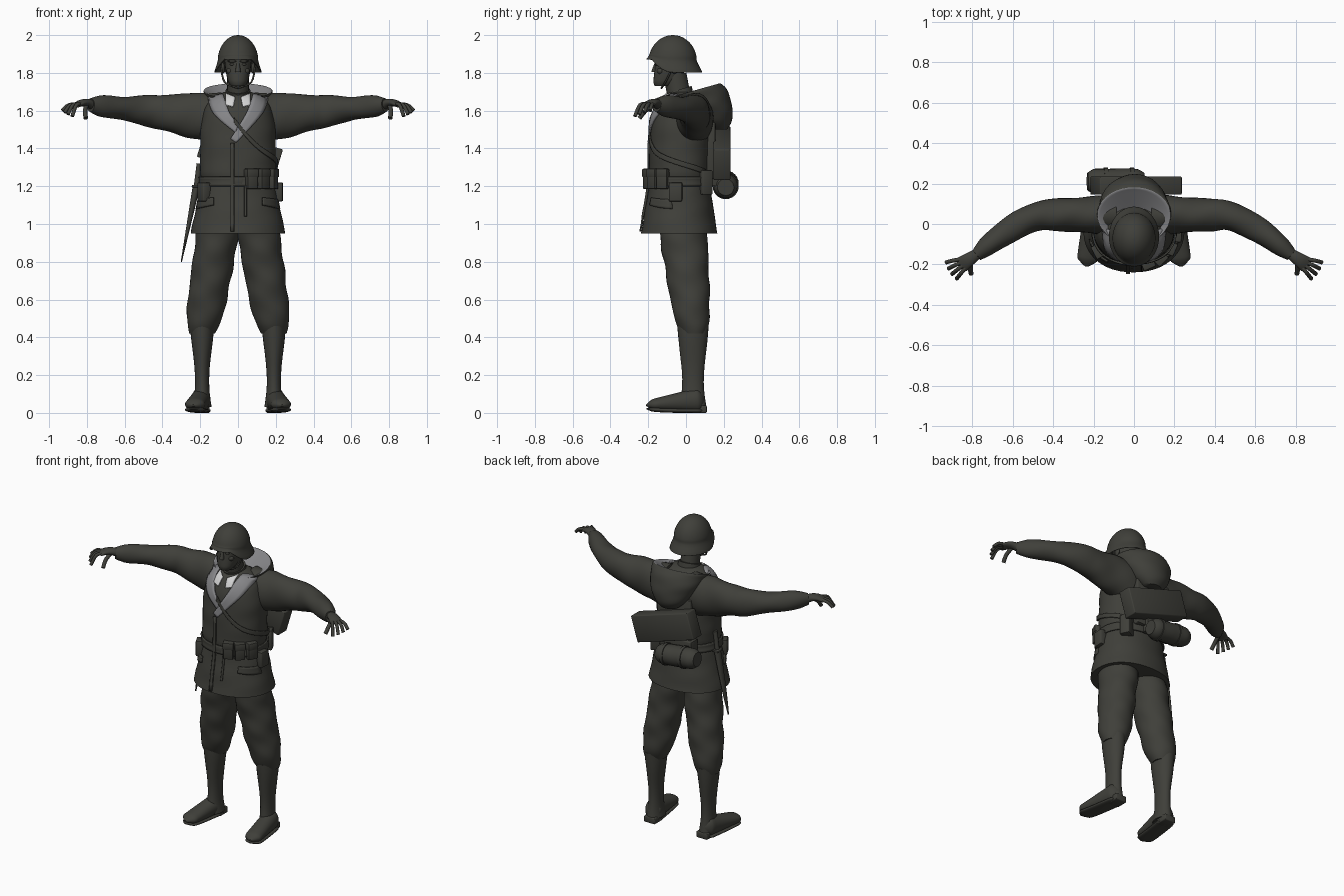
import bpy, bmesh
from math import sin, cos, pi, radians, copysign
from mathutils import Vector
from mathutils.bvhtree import BVHTree

if "Cube" in bpy.data.objects:
    bpy.data.objects.remove(bpy.data.objects["Cube"])


def material(name, colour):
    mat = bpy.data.materials.new(name)
    mat.use_nodes = True
    mat.diffuse_color = (*colour, 1)
    mat.node_tree.nodes["Principled BSDF"].inputs["Base Color"].default_value = (*colour, 1)
    return mat


cloth = material("dark field grey", (.05, .05, .042))
lining = material("pale grey lining", (.24, .24, .25))
white = material("white collar", (.65, .65, .65))


def finish(name, bm, materials=(cloth,)):
    bmesh.ops.recalc_face_normals(bm, faces=bm.faces)
    mesh = bpy.data.meshes.new(name)
    bm.to_mesh(mesh)
    bm.free()
    part = bpy.data.objects.new(name, mesh)
    bpy.context.collection.objects.link(part)
    for mat in materials:
        mesh.materials.append(mat)
    bpy.ops.object.select_all(action='DESELECT')
    part.select_set(True)
    bpy.context.view_layer.objects.active = part
    bpy.ops.object.shade_smooth_by_angle(angle=radians(45))
    return part


def sample(rule, count=10):
    return [rule(i / count) for i in range(count + 1)]


def clamp(value):
    return max(0, min(1, value))


def smooth_path(points, steps):
    """Catmull-Rom resampling of tuples."""
    path, last = [], len(points) - 1
    for i in range(last):
        near = [points[max(0, min(last, i + j))] for j in (-1, 0, 1, 2)]
        for step in range(steps):
            t = step / steps
            path.append(tuple(b + t / 2 * (c - a + t * (2 * a - 5 * b + 4 * c - d + t * (3 * b - a - 3 * c + d)))
                              for a, b, c, d in zip(*near)))
    return path + [points[-1]]


def loft(name, rings, flat=False, steps=2, sides=24, fold=0, power=1, warp=None, lining_from=None):
    """Skin elliptical rings (x, y, z, width, depth), level or square to their path."""
    rings = smooth_path(rings, steps)
    bm, loops = bmesh.new(), []
    for i, (x, y, z, width, depth) in enumerate(rings):
        side, up = Vector((1, 0, 0)), Vector((0, 1, 0))
        if not flat:
            ahead = Vector(rings[min(len(rings) - 1, i + 1)][:3])
            along = (ahead - Vector(rings[max(0, i - 1)][:3])).normalized()
            side = along.cross(Vector((0, .02, 1))).normalized()
            up = side.cross(along)
        loop = []
        for j in range(sides):
            angle = 2 * pi * j / sides
            crease = 1 + fold * (sin(2 * angle + .6 * i) + .6 * sin(3 * angle - .8 * i))
            c, s = (copysign(abs(v) ** power, v) * crease for v in (cos(angle), sin(angle)))
            point = Vector((x, y, z)) + side * width * c + up * depth * s
            loop.append(bm.verts.new(warp(point) if warp else point))
        loops.append(loop)
    lined = len(loops) if lining_from is None else lining_from * steps
    for i, (low, high) in enumerate(zip(loops, loops[1:])):
        for j in range(sides):
            face = bm.faces.new((low[j], low[j - 1], high[j - 1], high[j]))
            face.material_index = int(i >= lined)
    bm.faces.new(loops[0])
    bm.faces.new(loops[-1]).material_index = int(lining_from is not None)
    return finish(name, bm, (cloth, lining))


def tube(name, points, radius):
    loft(name, [(*p, radius, radius) for p in points], steps=4, sides=10)


def box(name, place, size, turn=(0, 0, 0), bevel=.006):
    bm = bmesh.new()
    bmesh.ops.create_cube(bm, size=1)
    bmesh.ops.scale(bm, vec=size, verts=bm.verts)
    bmesh.ops.bevel(bm, geom=bm.edges[:], offset=bevel, segments=2, affect='EDGES', profile=.5)
    part = finish(name, bm)
    part.location, part.rotation_euler = place, [radians(angle) for angle in turn]


def ball(name, place, size):
    bm = bmesh.new()
    bmesh.ops.create_uvsphere(bm, u_segments=16, v_segments=10, radius=1)
    bmesh.ops.scale(bm, vec=size, verts=bm.verts)
    finish(name, bm).location = place


# Jacket: flared skirt below the waist, rounded shoulders above
def jacket_ring(t):
    z, waist = .95 + .75 * t, 1.25
    width = .19 + .2 * (waist - z) if z < waist else .2 * (1 - ((z - waist) / .46) ** 6) ** .5
    return 0, -.036 + .016 * t * t, z, width, width * .81


jacket = loft("jacket", sample(jacket_ring, 24), flat=True, sides=48, fold=.006, power=.92).data
surface = BVHTree.FromPolygons([v.co for v in jacket.vertices], [p.vertices[:] for p in jacket.polygons])


def on_front(x, z):
    hit = surface.ray_cast(Vector((x, -1, z)), Vector((0, 1, 0)))[0]
    return (hit or Vector((x, -.02, z))) - Vector((0, .007, 0))


def around(angle, z):
    outward = Vector((sin(radians(angle)), -cos(radians(angle)), 0))
    axis = Vector((0, -.04, z))
    hit = surface.ray_cast(axis + outward, -outward)[0]
    return (hit or axis + outward * .2) + outward * .008


def patch(name, first, second, place=on_front, mat=cloth, across=4):
    """Thin cloth between two edges, laid on the jacket."""
    bm, rows = bmesh.new(), []
    for p, q in zip(smooth_path(first, 8), smooth_path(second, 8)):
        rows.append([bm.verts.new(place(*(a + (b - a) * i / across for a, b in zip(p, q))))
                     for i in range(across + 1)])
    for row, after in zip(rows, rows[1:]):
        for i in range(across):
            bm.faces.new((row[i], row[i + 1], after[i + 1], after[i]))
    thick = finish(name, bm, (mat,)).modifiers.new("thickness", 'SOLIDIFY')
    thick.thickness, thick.offset = .009, 0


def band(name, path, width):
    patch(name, [(a, z - width / 2) for a, z in path], [(a, z + width / 2) for a, z in path], around)


# Jacket details
patch("left_lapel", [(.16, 1.67), (.125, 1.58), (-.01, 1.43)], [(.08, 1.69), (.045, 1.59), (-.04, 1.45)], mat=lining)
patch("right_lapel", [(-.16, 1.67), (-.125, 1.58), (-.01, 1.48)], [(-.08, 1.69), (-.045, 1.59), (0, 1.53)], mat=lining)
patch("placket", [(-.04, 1.43), (-.04, .96)], [(-.02, 1.43), (-.02, .96)])

# Hood lying on the back, its inside lined
def hood_tilt(point):
    point.z += .28 * (point.y - .04) * clamp(8 * (point.z - 1.55))
    return point


def hood_ring(t):
    width = .18 * sin(.2 + 1.35 * t) ** .7
    return 0, .17 - .13 * t ** 1.5, 1.5 + .205 * t, width, width * .8


loft("hood", sample(hood_ring, 8) + [(0, .03, 1.695, .155, .125), (0, -.02, 1.64, .06, .06)],
     flat=True, steps=3, sides=36, fold=.01, warp=hood_tilt, lining_from=8)

# Neck and head
loft("neck", sample(lambda t: (0, -.03 - .03 * t, 1.64 + .16 * t, .057, .062), 3), flat=True)
loft("shirt_collar", sample(lambda t: (0, -.03 - .01 * t, 1.66 + .05 * t, .075 - .01 * t, .07), 3), flat=True,
     warp=lambda point: point + Vector((0, 0, .3 * (point.y + .04))))


def head_ring(t):
    size = (t + .03) ** .21
    return 0, -.07 - .05 * (1 - t) ** 2, 1.73 + .19 * t, .077 * size, .095 * size


loft("head", sample(head_ring), flat=True, power=.9)
loft("nose", sample(lambda t: (0, -.16 - .008 * t, 1.85 - .045 * t, .008 + .007 * t, .008 + .008 * t), 4),
     flat=True, sides=12)
for z in (1.775, 1.785):
    ball("lip", (0, -.159, z), (.023, .01, .006))


# Helmet: half-ellipsoid dome and a flared skirt that rises into a visor
def visor(point):
    if point.z < 1.9:
        point.z += .7 * (1.9 - point.z) * clamp(-9 * (point.y + .07)) ** 2
    return point


def dome_ring(t):
    angle = 1.55 * (1 - t)
    return 0, -.07, 1.86 + .14 * sin(angle), .108 * cos(angle), .128 * cos(angle)


loft("helmet", sample(dome_ring, 8) + [(0, -.063, 1.81, .124, .147), (0, -.063, 1.81, .117, .14),
     (0, -.07, 1.9, .08, .09)], flat=True, steps=3, sides=40, warp=visor)


# Limb shapes, running from the body outward
def sleeve_ring(t):
    bend, close = max(0, 2 * t - 1) ** 1.5, 1 - .4 * t ** 20
    return (.1 + .68 * t, .045 - .2 * bend, 1.56 + .07 * t,
            (.1 - .05 * t) * close, (.06 + .08 * max(0, 1 - 1.3 * t)) * close)


def trouser_ring(t):
    cinch = (1 - .55 * t ** 8) ** .5
    return .1 + .09 * t, -.02 + .06 * t, 1 - .58 * t, (.115 - .015 * t) * cinch, (.13 - .035 * t) * cinch


def boot_ring(t):
    slim = .018 * sin(pi * t ** 1.5) + .012 * t
    return .19, .037, .46 - .43 * t, .063 - slim, .083 - slim


def foot_ring(t, height, depth):
    close = (1.03 - (2 * t - 1) ** 8) ** .5
    return .19 + .045 * t, .1 - .31 * t, height, .052 * close, depth * close


def hand_point(reach, angle, z):
    return .78 + reach * cos(radians(angle)), -.15 - reach * sin(radians(angle)), z


def palm_ring(t):
    return *hand_point(.1 * t - .01, 35, 1.63 + .05 * t * (1 - t)), .026 + .014 * t, .026 - .012 * t


# Mirrored parts
for s, side in ((1, "left"), (-1, "right")):
    def mirror(rings):
        return [(s * x, *rest) for x, *rest in rings]

    loft(side + "_sleeve", mirror(sample(sleeve_ring, 16)), sides=28, fold=.025)
    loft(side + "_palm", mirror(sample(palm_ring, 4)))
    for i in range(4):
        spread = 15 + 12 * i
        finger = [hand_point(.07, 20 + 10 * i, 1.635), hand_point(.12, spread, 1.63), hand_point(.155, spread, 1.6 - .01 * i)]
        tube(side + "_finger", mirror(finger), .01)
    thumb = [hand_point(.03, 45, 1.63), hand_point(.07, 65, 1.6), hand_point(.1, 75, 1.56)]
    tube(side + "_thumb", mirror(thumb), .012)

    loft(side + "_trouser_leg", mirror(sample(trouser_ring, 16)), flat=True, sides=32, fold=.025)
    loft(side + "_boot_shaft", mirror(sample(boot_ring)), flat=True, fold=.006)
    loft(side + "_boot_foot", mirror(sample(lambda t: foot_ring(t, .07 - .03 * t, .07 - .045 * t))), power=.95)
    loft(side + "_sole", mirror(sample(lambda t: foot_ring(t, .012 + .01 * t ** 4, .012))), power=.8)
    box(side + "_boot_heel", (s * .19, .07, .02), (.08, .08, .04))

    ball(side + "_eye", (s * .03, -.153, 1.845), (.014, .01, .007))
    ball(side + "_brow", (s * .03, -.157, 1.862), (.026, .011, .007))
    ball(side + "_cheek", (s * .04, -.135, 1.81), (.022, .018, .018))
    ball(side + "_ear", (s * .08, -.06, 1.825), (.01, .02, .03))
    tube(side + "_chin_strap", [(s * .09, -.07, 1.83), (s * .07, -.11, 1.75), (0, -.13, 1.72)], .005)
    patch(side + "_collar_point", [(s * .015, 1.67), (s * .025, 1.62)], [(s * .065, 1.69), (s * .065, 1.63)], mat=white)
    patch(side + "_pocket_flap", [(s * .13, 1.14), (s * .21, 1.13)], [(s * .13, 1.1), (s * .22, 1.08)])

# Belt, pouches and sling
band("belt", [(angle, 1.225) for angle in range(-180, 181, 20)], .05)
box("belt_buckle", on_front(0, 1.225), (.05, .014, .045))
for angle in (24, 45, 66):
    spot = around(angle, 1.235)
    box("ammunition_pouch", spot, (.06, .055, .1), (0, 0, angle))
    box("pouch_flap", spot + Vector((0, 0, .035)), (.066, .062, .045), (0, 0, angle))
for angle in (-62, 86):
    box("hip_pouch", around(angle, 1.17), (.07, .045, .1), (0, 0, angle))
band("chest_sling", [(-8, 1.55), (50, 1.38), (140, 1.27)], .028)
box("rear_pouch", (.14, .1, 1.22), (.07, .06, .13), (0, 0, 25))
tube("hanging_strap", [on_front(.04, z) for z in (1.2, 1.12, 1.04)], .007)

# Bayonet in its scabbard
loft("scabbard", sample(lambda t: (-.22 - .08 * t, -.01, 1.2 - .4 * t, .02 - .017 * t, .023 - .018 * t ** 3), 5), flat=True)
box("bayonet_guard", (-.22, -.01, 1.2), (.05, .055, .014))
tube("bayonet_grip", [(-.22, -.01, 1.2), (-.205, -.01, 1.32)], .014)


# Back load: tilted box, frame and rolled blanket
def roll_ring(x, radius):
    return x, .21, 1.2 - .1 * x, radius, radius


box("pack_box", (.01, .19, 1.375), (.425, .09, .17), (0, 17, 0))
box("pack_frame", (-.02, .13, 1.4), (.24, .05, .32))
box("roll_mount", (-.06, .14, 1.25), (.2, .07, .1))
loft("blanket_roll", sample(lambda t: roll_ring(-.23 + .28 * t, .064 - .02 * (2 * t - 1) ** 8)), fold=.01)
for x in (-.15, -.02):
    loft("roll_strap", [roll_ring(x + shift, .069) for shift in (0, .02)])
